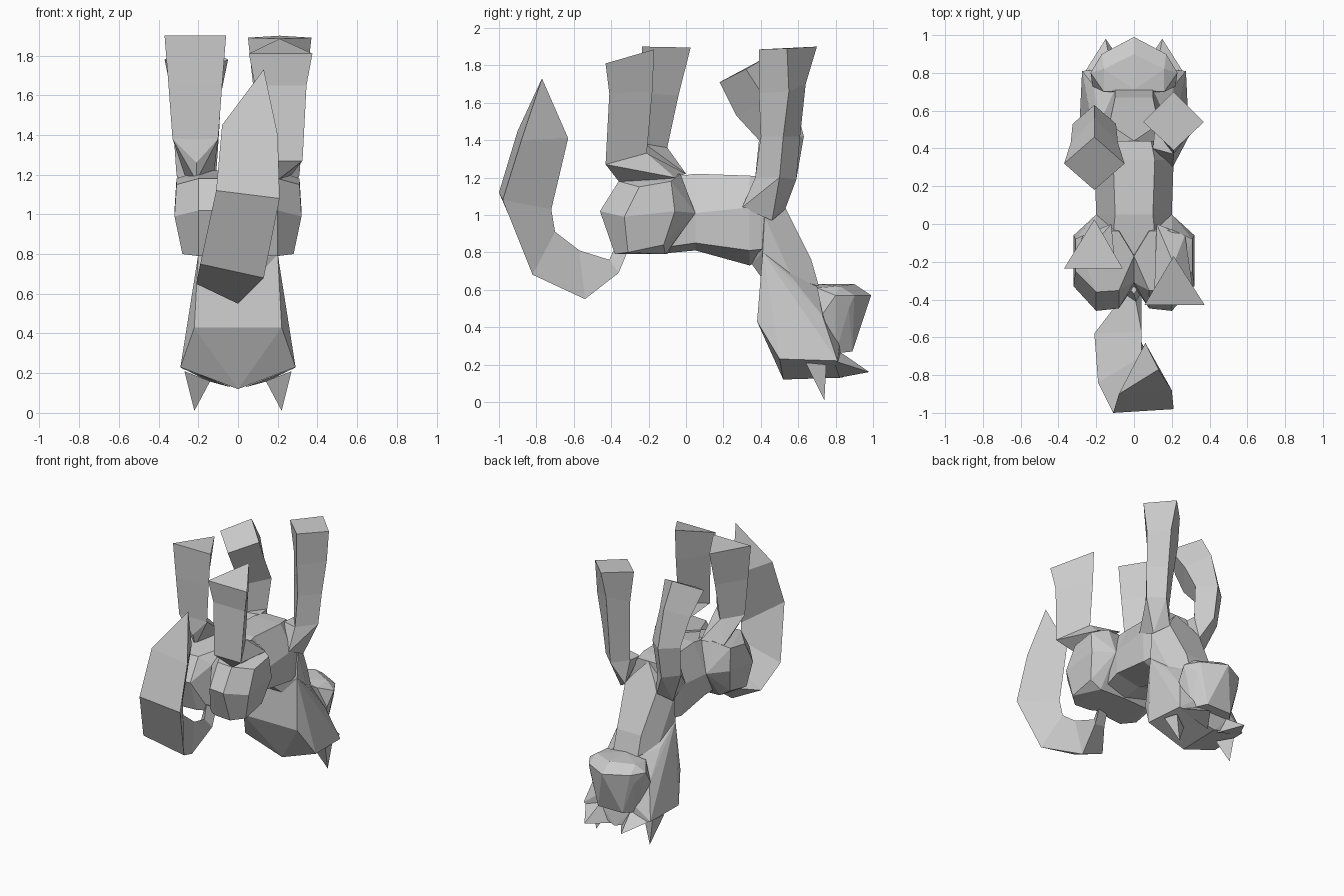
import bpy, bmesh

cube = bpy.data.objects.get("Cube")
if cube:
    bpy.data.objects.remove(cube)

grey = bpy.data.materials.new("plain_grey")
grey.use_nodes = True
COLOUR = (0.6, 0.6, 0.6, 1)
grey.diffuse_color = COLOUR
grey.node_tree.nodes["Principled BSDF"].inputs["Base Color"].default_value = COLOUR


def finish(name, bm):
    bmesh.ops.recalc_face_normals(bm, faces=bm.faces)
    mesh = bpy.data.meshes.new(name)
    bm.to_mesh(mesh)
    bm.free()
    mesh.materials.append(grey)
    obj = bpy.data.objects.new(name, mesh)
    bpy.context.collection.objects.link(obj)


def both(points):
    """Points together with their mirror images across x = 0."""
    return points + [(-x, y, z) for x, y, z in points if x]


def flip(s, points):
    """Points moved to the left (s = 1) or right (s = -1) side."""
    return [(s * x, y, z) for x, y, z in points]


def hull(name, points):
    """Faceted solid wrapped around a few corner points."""
    bm = bmesh.new()
    for p in points:
        bm.verts.new(p)
    res = bmesh.ops.convex_hull(bm, input=bm.verts)
    loose = {v for v in res["geom_interior"] if isinstance(v, bmesh.types.BMVert)}
    bmesh.ops.delete(bm, geom=list(loose), context='VERTS')
    bmesh.ops.dissolve_limit(bm, angle_limit=0.1, verts=bm.verts, edges=bm.edges)
    finish(name, bm)


def loft(name, rings):
    """Skin equal rings of corners; a one-point ring closes to a tip."""
    bm = bmesh.new()
    loops = [[bm.verts.new(p) for p in ring] for ring in rings]
    for a, b in zip(loops, loops[1:]):
        n = len(a)
        for i in range(n):
            j = (i + 1) % n
            bm.faces.new((a[i], a[j], b[0]) if len(b) == 1 else (a[i], a[j], b[j], b[i]))
    for end in (loops[0], loops[-1]):
        if len(end) > 2:
            bm.faces.new(end)
    finish(name, bm)


# Torso: sections from hips to chest with a keel along the lower side
def section(y, top, mid, low, keel, w_top, w_mid, w_low):
    return [(w_top, y, top), (w_mid, y, mid), (w_low, y, low), (0, y, keel),
            (-w_low, y, low), (-w_mid, y, mid), (-w_top, y, top)]


loft("torso", [section(-.31, 1.1, .98, .82, .79, .12, .16, .12),
               section(-.16, 1.19, 1.0, .82, .79, .12, .19, .15),
               section(.05, 1.22, 1.01, .85, .81, .1, .2, .19),
               section(.34, 1.21, 1.04, .81, .73, .11, .21, .2),
               section(.44, 1.2, 1.0, .82, .78, .09, .19, .18)])

# Chest and neck, narrowing towards the jaw
hull("neck", both([(0, .44, 1.2), (.09, .5, 1.1), (.13, .53, 1.04), (.2, .42, .99),
                   (.2, .41, .8), (0, .35, .74), (.1, .67, .76), (.17, .57, .66),
                   (.1, .71, .62), (.17, .45, .6)]))

# Head, with the crown lowest
hull("head", both([(.2, .41, .8), (.22, .38, .43), (.29, .5, .23), (.275, .81, .22),
                   (0, .52, .12), (0, .84, .13), (.19, .57, .66), (.21, .73, .46),
                   (.17, .82, .3), (.1, .7, .62)]))

# Muzzle and jaw
hull("muzzle", both([(.16, .7, .61), (0, .71, .63), (.16, .82, .62), (0, .9, .63),
                     (.23, .8, .57), (.17, .9, .57), (0, .99, .57), (.22, .73, .47),
                     (.18, .87, .5), (.16, .8, .26), (.1, .89, .27)]))

# Thigh outlines: wide rim and smaller outer face, as (y, z)
RIM = [(-.46, 1.02), (-.36, 1.18), (-.03, 1.22), (.05, 1.01), (-.11, .79), (-.38, .79)]
FACE = [(.32, -.33, .99), (.31, -.25, 1.15), (.31, -.08, 1.18), (.32, -.06, 1.02),
        (.28, -.12, .84), (.28, -.31, .8)]

for side, s in (("left", 1), ("right", -1)):
    # Ears and forward tufts
    hull(side + "_ear", flip(s, [(.27, .64, .21), (.25, .75, .2), (.14, .69, .16), (.22, .74, .01)]))
    hull(side + "_tuft", flip(s, [(.27, .79, .22), (.04, .82, .13), (.12, .82, .27), (.15, .98, .16)]))

    # Thigh, running inwards to the middle of the rump
    hull(side + "_thigh", flip(s, [(.2, y, z) for y, z in RIM] + FACE
                               + [(.08, y * .95 - .01, z) for y, z in RIM]
                               + [(0, -.17, 1.2), (0, -.31, 1.12), (0, -.33, .79), (0, -.1, .79)]))


# Hind legs: three-sided, flat towards the tail; each at its own angle
def hind_leg(side, s, hock, levels):
    rings = [[(s * (.215 - w), y, z), (s * (.215 + w), y, z), (s * .21, yb, zb)]
             for w, y, z, yb, zb in levels]
    loft(side + "_hind_leg", rings)
    hull(side + "_hock", rings[0] + flip(s, [hock, (.21, -.2, 1.17), (.27, -.06, 1.2),
                                             (.12, 0, 1.22)]))


hind_leg("left", 1, (.21, -.36, 1.18),
         [(.11, -.43, 1.27, -.21, 1.33), (.13, -.41, 1.65, -.18, 1.66),
          (.16, -.43, 1.81, -.17, 1.885)])
hind_leg("right", -1, (.21, -.23, 1.26),
         [(.115, -.22, 1.38, -.1, 1.36), (.135, -.23, 1.65, -.04, 1.64),
          (.155, -.235, 1.9, .025, 1.895)])


# Front legs: diamond sections given as (y, z) for front, sides and back
def front_leg(side, s, levels):
    rings = [flip(s, [(.21, *f), (.21 + w, *m), (.21, *b), (.21 - w, *m)])
             for w, f, m, b in levels]
    loft(side + "_front_leg", rings)
    # Shoulder spreading onto the chest
    hull(side + "_shoulder", rings[0] + flip(s, [(.205, .3, 1.04), (.215, .46, .97),
                                                 (.13, .53, 1.03), (.1, .4, 1.2)]))


elbow = [(.1, (.37, 1.2), (.5, 1.2), (.59, 1.19))]
front_leg("left", 1, elbow + [(.115, (.4, 1.42), (.52, 1.42), (.61, 1.42)),
                              (.135, (.39, 1.65), (.55, 1.66), (.64, 1.7)),
                              (.16, (.39, 1.885), (.54, 1.89), (.7, 1.9))])
front_leg("right", -1, elbow + [(.115, (.39, 1.4), (.53, 1.42), (.63, 1.42)),
                                (.125, (.27, 1.53), (.43, 1.61), (.56, 1.69)),
                                (.16, (.18, 1.71), (.32, 1.78), (.46, 1.86))])

# Tail: three-sided, thick in the middle, curling up to a point
loft("tail", [[(-.04, -.32, .83), (.04, -.31, .81), (0, -.37, .85)],
              [(-.05, -.37, .71), (.04, -.36, .69), (.01, -.41, .76)],
              [(-.21, -.58, .65), (0, -.54, .55), (.04, -.57, .81)],
              [(-.19, -.84, .75), (.13, -.82, .68), (.04, -.7, .91)],
              [(-.11, -1.0, 1.12), (.21, -.98, 1.08), (.05, -.72, 1.03)],
              [(-.08, -.9, 1.45), (.2, -.88, 1.4), (.06, -.63, 1.41)],
              [(.13, -.77, 1.73)]])
